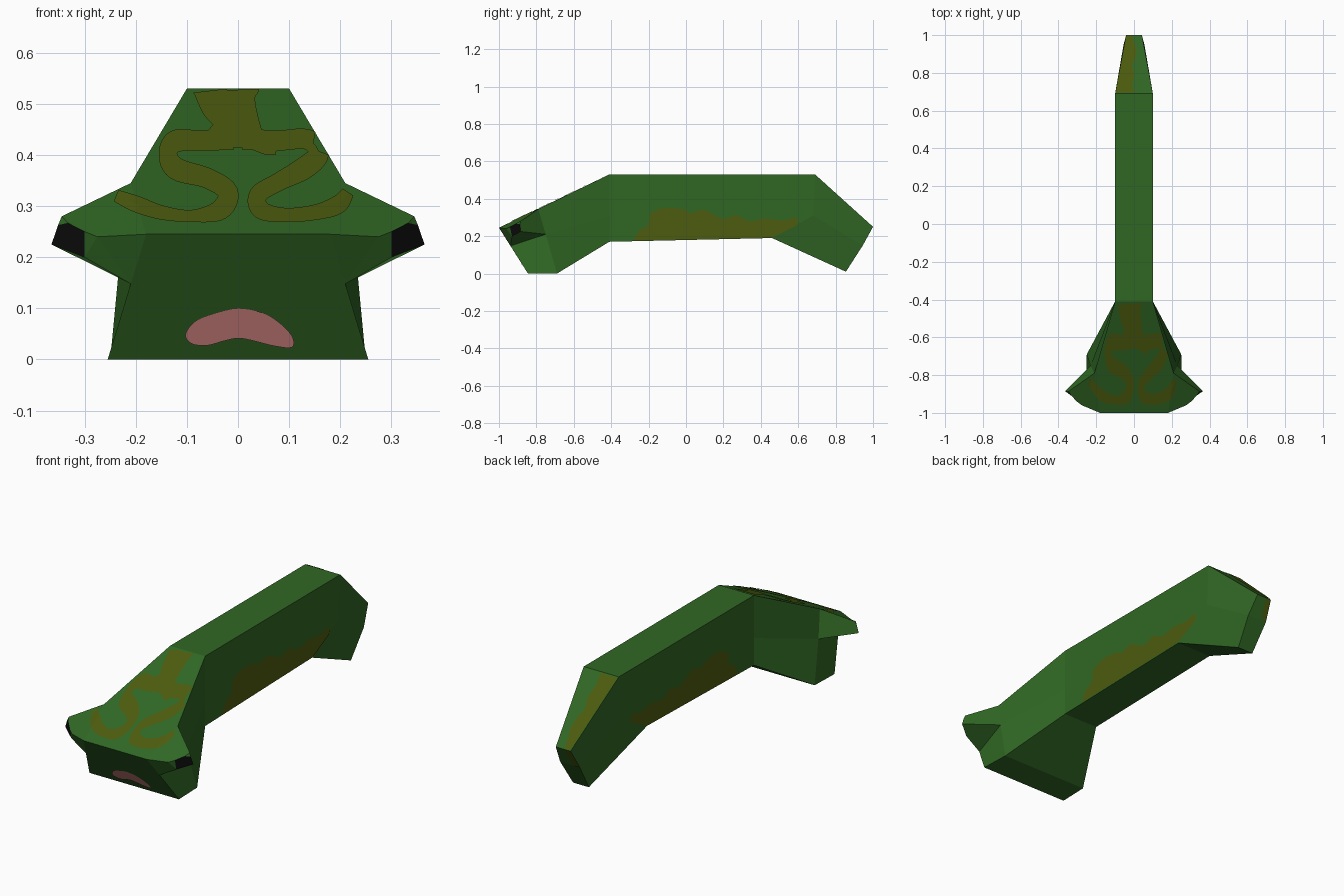
import bpy, bmesh
from mathutils import Vector
from mathutils.bvhtree import BVHTree

if "Cube" in bpy.data.objects:
    bpy.data.objects.remove(bpy.data.objects["Cube"])


def srgb(r, g, b):
    f = lambda c: (c / 255 / 12.92) if c < 11 else ((c / 255 + 0.055) / 1.055) ** 2.4
    return (f(r), f(g), f(b), 1)


def material(name, rgb):
    m = bpy.data.materials.new(name)
    m.diffuse_color = srgb(*rgb)
    m.use_nodes = True
    m.node_tree.nodes["Principled BSDF"].inputs["Base Color"].default_value = m.diffuse_color
    return m


GREEN = material("leaf green", (48, 103, 36))
OLIVE = material("olive brown", (77, 92, 14))
PINK = material("mouth pink", (222, 140, 138))
BLACK = material("eye black", (12, 12, 12))

# right-half corner points of the body
P = {
    # neck ring
    "n1": (.10, -.41, .53), "n2": (.10, -.41, .31), "n3": (.10, -.41, .17),
    # head crown, eye lobe and snout
    "t": (.21, -.79, .345), "w1": (.345, -.885, .28), "w2": (.365, -.885, .225),
    "w3": (.30, -.93, .20), "f1": (.275, -.96, .24), "f0": (.18, -1, .245),
    "l": (.21, -.938, .148), "a": (.23, -.75, .21),
    "g1": (.255, -.845, 0), "g2": (.25, -.69, 0),
    # eye cut
    "e1": (.30, -.942, .25), "e2": (.333, -.908, .267), "e3": (.352, -.887, .263),
    # hips and tail tip
    "h1": (.10, .69, .53), "h2": (.10, .68, .31), "h3": (.10, .46, .19),
    "p": (.042, 1.0, .25), "q": (.056, .945, .15), "r": (.045, .855, .01),
}
# faces repeated on both sides
SIDES = ["n1 h1 h2 n2", "n2 h2 h3 n3", "h1 p q h2", "h2 q r h3",
         "t w1 f1 f0", "f0 f1 l", "f1 w3 l", "f1 e1 w3", "f1 w1 e2 e1", "w1 e3 e2",
         "l w3 w2 a", "l a g2 g1", "a w2 e3 w1 t", "t a n2 n1", "a g2 n3 n2"]
EYES = "e1 e2 e3 w2 w3"
# faces that cross the middle
MIDDLE = ["n1 h1", "h1 p", "p q", "q r", "r h3", "h3 n3", "n3 g2", "g2 g1",
          "g1 l f0", "f0 t n1"]


def build_body():
    bm = bmesh.new()
    v = {}
    for k, (x, y, z) in P.items():
        for s in (1, -1):
            v[k, s] = bm.verts.new((s * x, y, z))
    for s in (1, -1):
        for f in SIDES + [EYES]:
            face = bm.faces.new([v[k, s] for k in f.split()])
            face.material_index = int(f == EYES)
    for f in MIDDLE:
        ks = f.split()
        bm.faces.new([v[k, 1] for k in ks] + [v[k, -1] for k in reversed(ks)])
    bmesh.ops.recalc_face_normals(bm, faces=bm.faces)
    tree = BVHTree.FromBMesh(bm)
    me = bpy.data.meshes.new("body")
    bm.to_mesh(me)
    bm.free()
    me.materials.append(GREEN)
    me.materials.append(BLACK)
    bpy.context.collection.objects.link(bpy.data.objects.new("body", me))
    return tree


TREE = build_body()


def curve(pts, steps=6, closed=False):
    """Smooth curve through tuples of any length."""
    n, out = len(pts), []
    at = lambda i: Vector(pts[i % n] if closed else pts[max(0, min(n - 1, i))])
    for i in range(n if closed else n - 1):
        a, b, c, d = (at(i + j) for j in (-1, 0, 1, 2))
        for k in range(steps):
            t = k / steps
            out.append(.5 * (2 * b + (c - a) * t + (2 * a - 5 * b + 4 * c - d) * t ** 2
                             + (3 * b - a - 3 * c + d) * t ** 3))
    return out if closed else out + [at(n - 1)]


# ways to throw a flat point onto the skin: (start point, direction)
VIEWS = {"front": lambda u, w: ((u, -3, w), (0, 1, 0)),
         "right": lambda u, w: ((3, u, w), (-1, 0, 0)),
         "left": lambda u, w: ((-3, u, w), (1, 0, 0)),
         "top": lambda u, w: ((u, w, 3), (0, 0, -1)),
         "back": lambda u, w: ((u, 3, w), (0, -1, 0))}


def decal(name, mat, view, polys):
    """Thin paint patches laid on the skin."""
    bm = bmesh.new()
    for poly in polys:
        vs, nrm = [], Vector()
        for u, w in poly:
            o, d = VIEWS[view](u, w)
            hit, n, _, _ = TREE.ray_cast(Vector(o), Vector(d))
            if hit is not None and n.dot(Vector(d)) < -.05:
                vs.append(bm.verts.new(hit + n * .003))
                nrm += n
        if len(vs) > 2:
            f = bm.faces.new(vs)
            f.normal_update()
            if f.normal.dot(nrm) < 0:
                f.normal_flip()
    me = bpy.data.meshes.new(name)
    bm.to_mesh(me)
    bm.free()
    me.materials.append(mat)
    bpy.context.collection.objects.link(bpy.data.objects.new(name, me))


def ribbon(pts):
    """Quads along a path of (u, w, half width)."""
    c = curve(pts)
    rows = []
    for i, p in enumerate(c):
        d = (c[min(i + 1, len(c) - 1)] - c[max(i - 1, 0)]).xy.normalized()
        n = Vector((-d.y, d.x)) * p.z
        rows.append((p.xy + n, p.xy, p.xy - n))
    return [q for a, b in zip(rows, rows[1:])
            for q in ((a[0], b[0], b[1], a[1]), (a[1], b[1], b[2], a[2]))]


# crown stripes
left = [(-.01, .43, .022), (-.07, .425, .02), (-.12, .425, .022), (-.137, .40, .018),
        (-.12, .37, .022), (-.06, .352, .02), (-.02, .325, .02), (-.035, .29, .02),
        (-.09, .278, .012), (-.15, .285, .014), (-.20, .302, .016), (-.238, .318, .012)]
right = [(.01, .43, .022), (.07, .425, .02), (.135, .428, .02), (.158, .40, .02),
         (.13, .372, .022), (.08, .345, .018), (.04, .32, .018), (.045, .29, .018),
         (.09, .28, .014), (.15, .285, .015), (.195, .30, .018), (.215, .325, .012)]
stem = [(-.022, .527, .066), (-.018, .50, .056), (-.005, .465, .045), (-.005, .43, .06),
        (-.005, .412, .06)]
decal("crown_stripes", OLIVE, "front",
      ribbon(left) + ribbon(right) + ribbon(stem))
decal("crown_nub", OLIVE, "front",
      ribbon([(.03, .42, .012), (.055, .41, .012), (.075, .405, .008)]))

# mouth
decal("mouth", PINK, "front", [curve(
    [(-.103, .05), (-.085, .075), (-.05, .09), (0, .101), (.05, .092), (.085, .07),
     (.107, .045), (.105, .025), (.07, .028), (.03, .038), (0, .043), (-.03, .037),
     (-.06, .029), (-.09, .032)], 4, True)])

# flank patches
flank = [(-.28, .176), (-.25, .23), (-.20, .26), (-.19, .32), (-.11, .352), (0, .34),
         (.02, .322), (.09, .342), (.14, .32), (.20, .292), (.27, .312), (.34, .28),
         (.42, .295), (.52, .285), (.59, .30), (.595, .26)]
decks = [tuple(p) for p in curve(flank, 3)] + [(.47, .197), (.45, .192)]
for side in ("right", "left"):
    decal(side + "_flank_patch", OLIVE, side, [decks])

# tail patch, on the left half of the slope and the tip
decal("tail_patch", OLIVE, "top", [[(-.098, .695), (.0, .695), (-.01, .74), (.003, .79),
      (-.012, .84), (.005, .87), (.014, .92), (0, .96), (-.01, .998), (-.04, .998)]])
decal("tail_tip_patch", OLIVE, "back", [[(-.041, .248), (-.012, .248), (-.015, .20),
                                         (-.03, .152), (-.054, .152)]])
